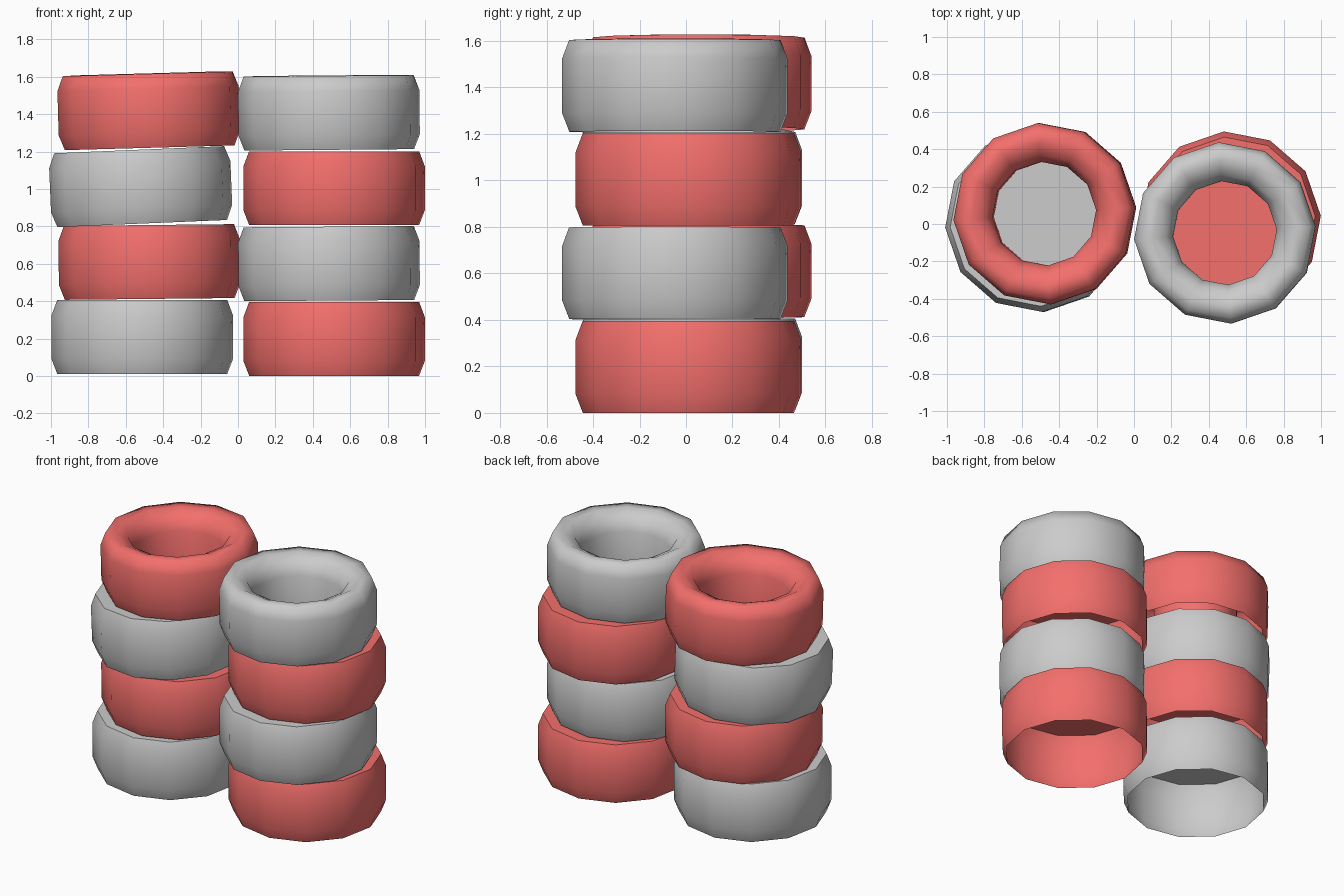
import bpy, bmesh
from math import sin, cos, radians

if "Cube" in bpy.data.objects:
    bpy.data.objects.remove(bpy.data.objects["Cube"])

SIDES = 12
HEIGHT = 0.395

# Half cross-sections (radius, height), from the open bottom rim upward
WALL = [(0.455, 0.0), (0.486, 0.08), (0.486, 0.315), (0.456, HEIGHT)]
ROLL = [(0.385, 0.398), (0.315, 0.365), (0.278, 0.28), (0.278, 0.01)]

red = bpy.data.materials.new("red_rubber")
red.diffuse_color = (0.9, 0.16, 0.15, 1)
red.use_nodes = True
red.node_tree.nodes["Principled BSDF"].inputs["Base Color"].default_value = red.diffuse_color


def tyre(name, x, y, z, tilt, top, material):
    """Twelve-sided tyre: top ones have a rolled lip and hole, lower ones a flat lid."""
    profile = WALL + ROLL if top else WALL
    bm = bmesh.new()
    rings = []
    for r, h in profile:
        angles = [radians(4 + 360 * i / SIDES) for i in range(SIDES)]
        rings.append([bm.verts.new((r * cos(a), r * sin(a), h)) for a in angles])
    for lo, hi in zip(rings, rings[1:]):
        for i in range(SIDES):
            j = (i + 1) % SIDES
            bm.faces.new((lo[i], lo[j], hi[j], hi[i]))
    if not top:
        bm.faces.new(rings[-1])
    mesh = bpy.data.meshes.new(name)
    bm.to_mesh(mesh)
    bm.free()
    if material:
        mesh.materials.append(material)
    obj = bpy.data.objects.new(name, mesh)
    bpy.context.collection.objects.link(obj)
    obj.location = (x, y, z)
    obj.rotation_euler = (0, radians(-tilt), 0)
    bpy.ops.object.select_all(action='DESELECT')
    obj.select_set(True)
    bpy.context.view_layer.objects.active = obj
    bpy.ops.object.shade_smooth_by_angle(angle=radians(75 if top else 50))


# Each stack: alternating (x, y) offsets, then (base height, tilt) per tyre
stacks = {
    "left": ([(-0.512, 0.015), (-0.472, 0.055)],
             [(0.010, 0.0), (0.412, 0.6), (0.815, 2.4), (1.220, 1.6)], 1),
    "right": ([(0.514, 0.010), (0.488, -0.048)],
              [(0.0, 0.0), (0.403, 0.4), (0.806, 0.0), (1.209, 0.5)], 0),
}
for side, (spots, levels, red_parity) in stacks.items():
    for n, (z, tilt) in enumerate(levels):
        x, y = spots[n % 2]
        tyre(f"{side}_tyre_{n + 1}", x, y, z, tilt, n == 3,
             red if n % 2 == red_parity else None)
